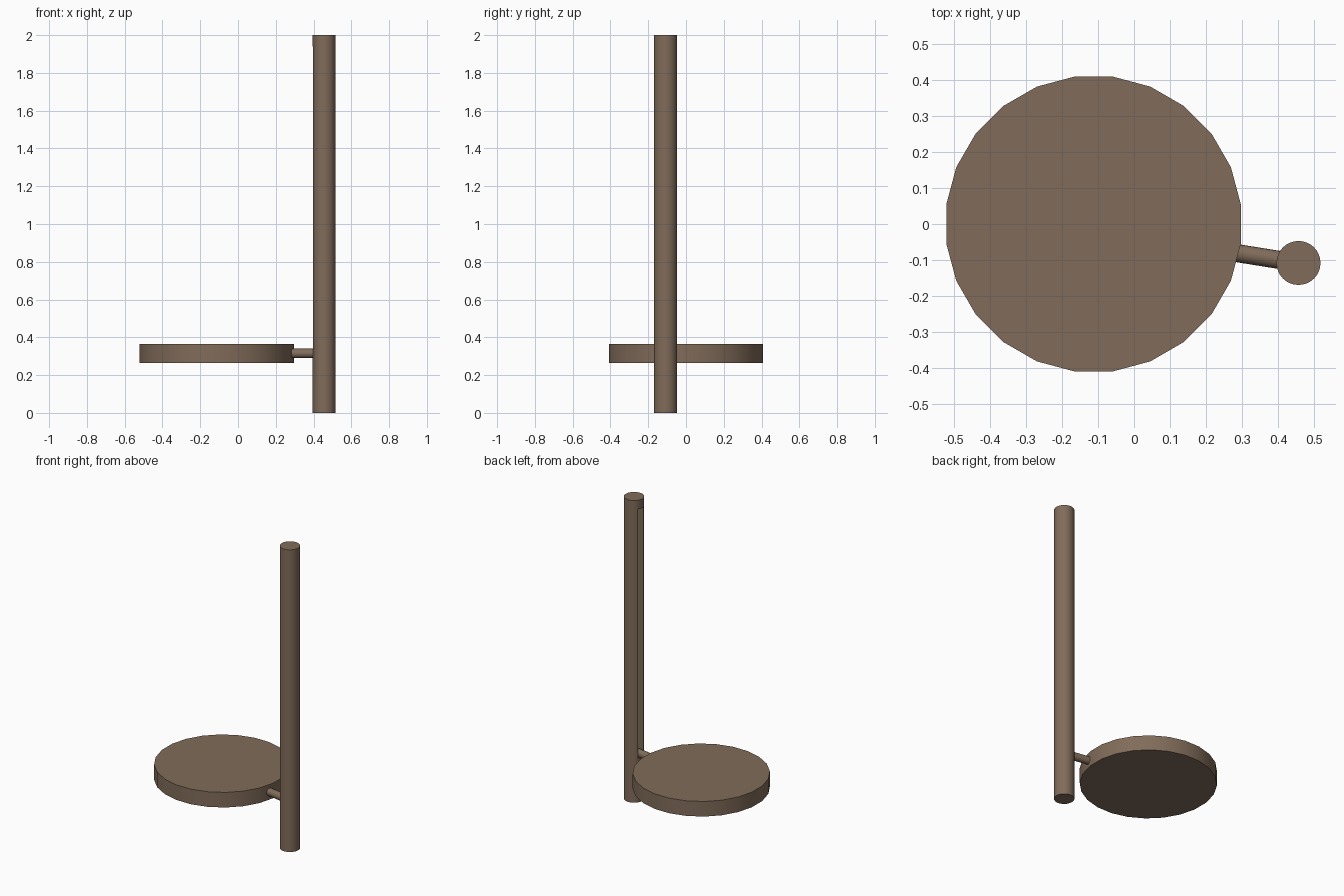
import bpy
import math
from mathutils import Vector

if "Cube" in bpy.data.objects:
    bpy.data.objects.remove(bpy.data.objects["Cube"])

brown = bpy.data.materials.new("warm_brown")
brown.diffuse_color = (0.22, 0.15, 0.102, 1.0)
brown.use_nodes = True
brown.node_tree.nodes["Principled BSDF"].inputs["Base Color"].default_value = brown.diffuse_color


def cylinder(name, start, end, radius, sides, turn=0.0):
    """Capped cylinder between two points."""
    start, end = Vector(start), Vector(end)
    axis = end - start
    bpy.ops.mesh.primitive_cylinder_add(vertices=sides, radius=radius, depth=axis.length)
    obj = bpy.context.object
    obj.name = name
    obj.rotation_euler = (0, 0, turn) if axis.xy.length < 1e-6 else axis.to_track_quat('Z', 'Y').to_euler()
    obj.location = (start + end) / 2
    obj.data.materials.append(brown)
    return obj


def smooth(obj):
    bpy.ops.object.select_all(action='DESELECT')
    obj.select_set(True)
    bpy.context.view_layer.objects.active = obj
    bpy.ops.object.shade_smooth_by_angle(angle=math.radians(35))


post_xy = Vector((0.456, -0.108))
arm_dir = Vector((-1.0, 0.16)).normalized()
arm_z = 0.315

# Round platform
platform = cylinder("platform", (-0.112, 0, 0.265), (-0.112, 0, 0.365),
                    0.412, 24, math.radians(7.5))

# Upright post
post = cylinder("post", (*post_xy, 0), (*post_xy, 2), 0.061, 32)

# Vertical slot in the post, facing the platform
slot_bottom, slot_top = 0.29, 1.94
mid = post_xy + arm_dir * 0.06
bpy.ops.mesh.primitive_cube_add(size=1, location=(*mid, (slot_bottom + slot_top) / 2))
cutter = bpy.context.object
cutter.name = "slot_cutter"
cutter.hide_render = True
cutter.scale = (0.12, 0.05, slot_top - slot_bottom)
cutter.rotation_euler = (0, 0, math.atan2(arm_dir.y, arm_dir.x))
cut = post.modifiers.new("slot", 'BOOLEAN')
cut.operation = 'DIFFERENCE'
cut.solver = 'EXACT'
cut.object = cutter
bpy.context.view_layer.objects.active = post
bpy.ops.object.modifier_apply(modifier=cut.name)
bpy.data.objects.remove(cutter)

# Arm joining the platform to the slot
arm_end = post_xy + arm_dir * 0.20
arm = cylinder("arm", (*post_xy, arm_z), (*arm_end, arm_z), 0.025, 20)

for part in (platform, post, arm):
    smooth(part)
